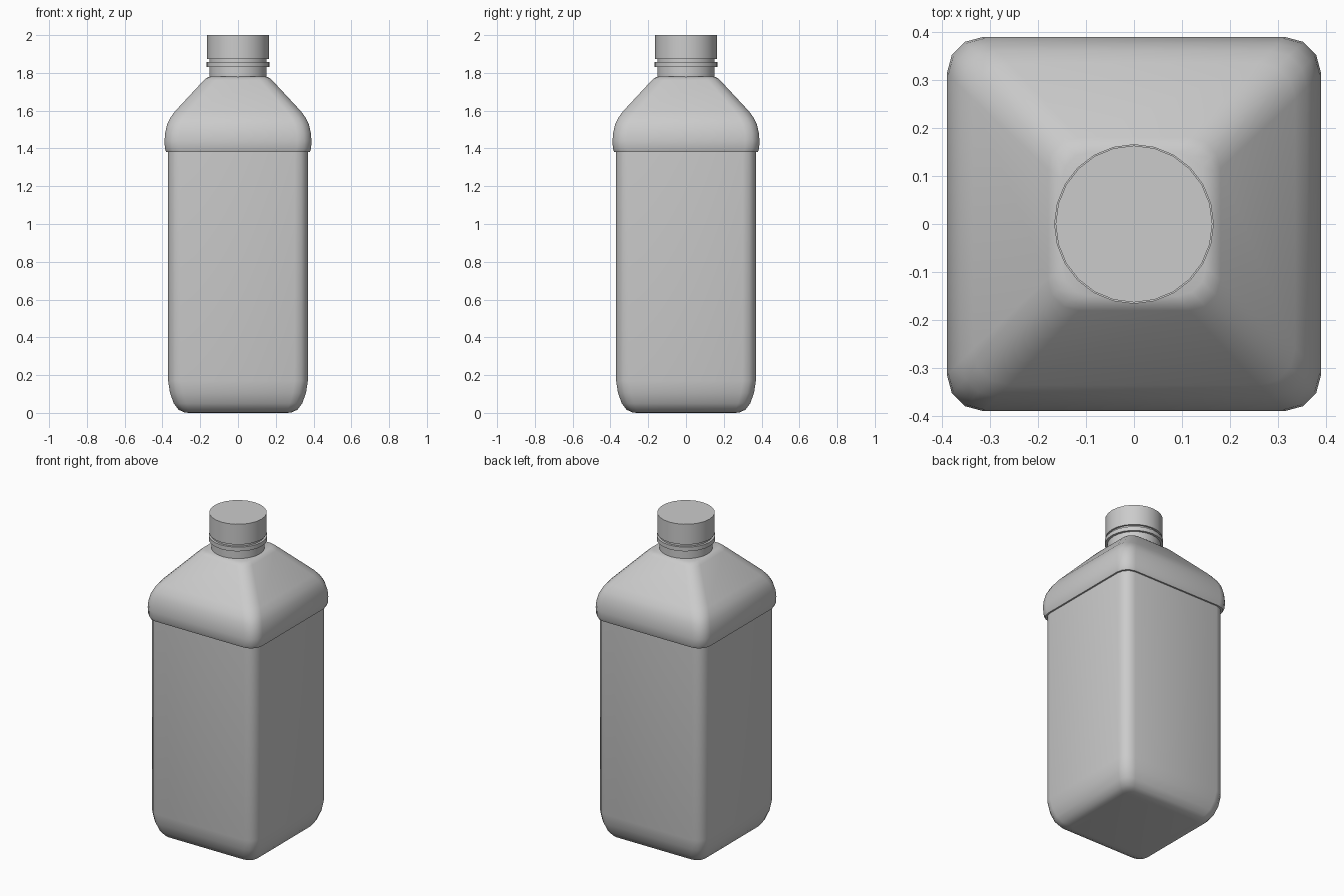
import bpy, bmesh, math

if "Cube" in bpy.data.objects:
    bpy.data.objects.remove(bpy.data.objects["Cube"])


def rounded_square(half, radius, z, steps=3):
    pts = []
    for q in range(4):
        mid = math.pi / 4 + q * math.pi / 2
        cx = math.copysign(half - radius, math.cos(mid))
        cy = math.copysign(half - radius, math.sin(mid))
        for i in range(steps + 1):
            a = (q + i / steps) * math.pi / 2
            pts.append((cx + radius * math.cos(a), cy + radius * math.sin(a), z))
    return pts


def circle(radius, z, sides=24):
    return [(radius * math.cos(2 * math.pi * i / sides),
             radius * math.sin(2 * math.pi * i / sides), z) for i in range(sides)]


def loft(name, sections):
    bm = bmesh.new()
    rings = [[bm.verts.new(p) for p in s] for s in sections]
    n = len(rings[0])
    for a, b in zip(rings, rings[1:]):
        for i in range(n):
            j = (i + 1) % n
            bm.faces.new((a[i], a[j], b[j], b[i]))
    bm.faces.new(rings[0][::-1])
    bm.faces.new(rings[-1])
    mesh = bpy.data.meshes.new(name)
    bm.to_mesh(mesh)
    bm.free()
    ob = bpy.data.objects.new(name, mesh)
    bpy.context.collection.objects.link(ob)
    bpy.ops.object.select_all(action='DESELECT')
    ob.select_set(True)
    bpy.context.view_layer.objects.active = ob
    bpy.ops.object.shade_smooth_by_angle(angle=math.radians(40))
    return ob


# Square bottle with rounded base and flared shoulder: half width, corner radius, z
body = [(0.26, 0.04, 0.0), (0.285, 0.045, 0.003), (0.315, 0.055, 0.017),
        (0.34, 0.065, 0.05), (0.36, 0.07, 0.105), (0.37, 0.07, 0.17),
        (0.37, 0.07, 1.38), (0.38, 0.075, 1.38), (0.387, 0.075, 1.40),
        (0.389, 0.075, 1.44), (0.386, 0.075, 1.48), (0.376, 0.075, 1.525),
        (0.36, 0.075, 1.56), (0.335, 0.075, 1.595), (0.18, 0.065, 1.762),
        (0.168, 0.06, 1.773), (0.15, 0.06, 1.78)]
loft("bottle_body", [rounded_square(*s) for s in body])

# Neck, tamper ring and screw cap
loft("neck", [circle(0.152, 1.76), circle(0.152, 1.89)])
loft("tamper_ring", [circle(0.166, 1.832), circle(0.166, 1.858)])
loft("cap", [circle(0.163, 1.873), circle(0.163, 2.0)])
